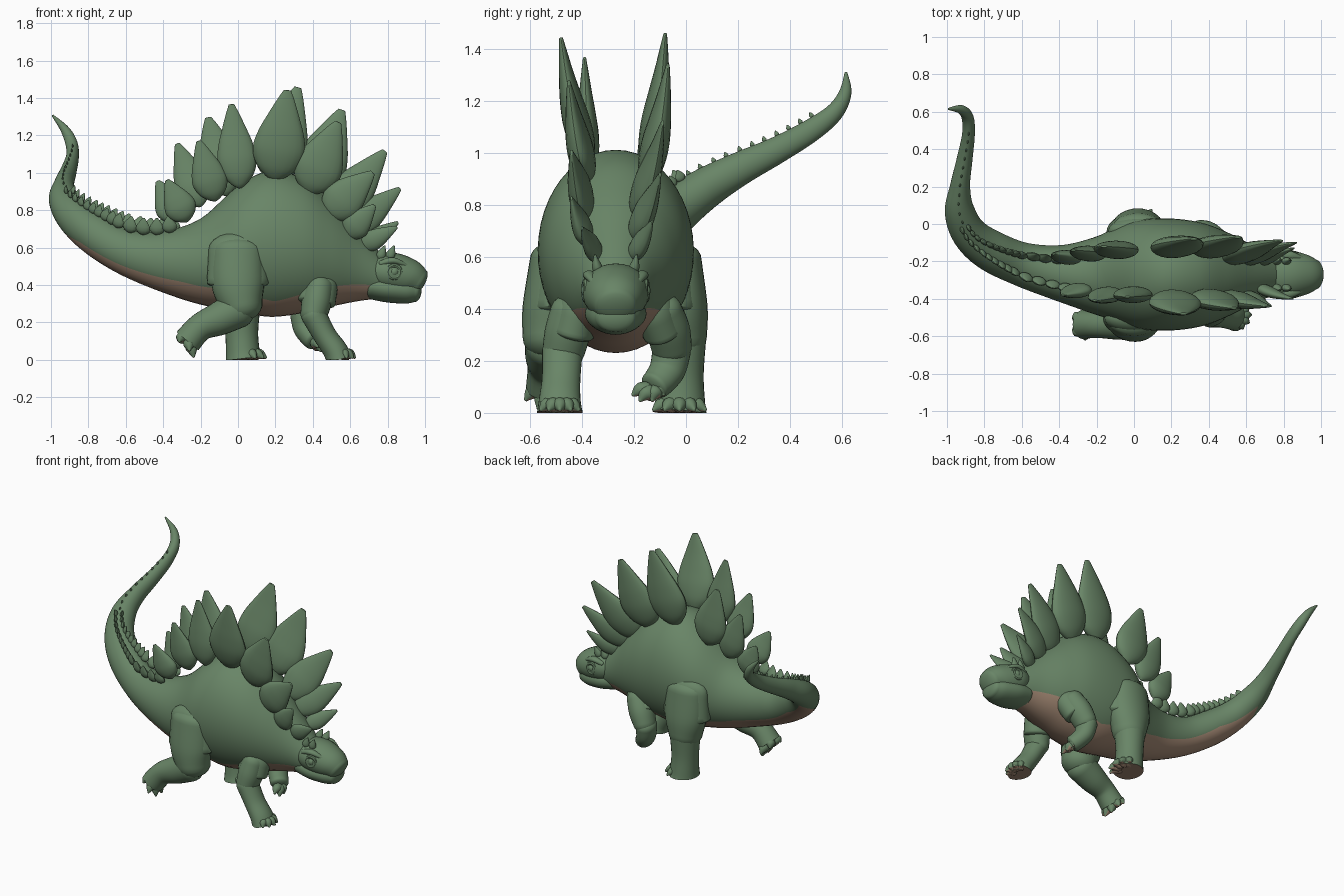
import bpy, bmesh, math
from mathutils import Vector as V

if "Cube" in bpy.data.objects:
    bpy.data.objects.remove(bpy.data.objects["Cube"])

def material(name, rgb):
    m = bpy.data.materials.new(name)
    m.diffuse_color = (*rgb, 1)
    m.use_nodes = True
    m.node_tree.nodes["Principled BSDF"].inputs["Base Color"].default_value = m.diffuse_color
    return m

GREEN = material("scale green", (0.14, 0.235, 0.135))
BROWN = material("belly brown", (0.37, 0.25, 0.175))
MID = -0.27                     # y of the body's middle plane

def resample(st, k):
    """Smooth spline through stations (x, y, z, ra, rb)."""
    out = []
    P = [st[0]] + list(st) + [st[-1]]
    for i in range(1, len(P) - 2):
        for j in range(k):
            t = j / k
            out.append([0.5 * (2 * b + (c - a) * t + (2 * a - 5 * b + 4 * c - d) * t * t
                        + (3 * b - a - 3 * c + d) * t ** 3)
                        for a, b, c, d in zip(P[i - 1], P[i], P[i + 1], P[i + 2])])
    out.append(list(st[-1]))
    return out

def tube(name, st, ref=(0, 0, 1), n=24, k=5, caps=(0.8, 0.8), belly=None, sole=False):
    """Elliptic sweep: ra lies across, rb along ref; ends are domed by caps."""
    pts = resample(st, k)
    ref = V(ref)
    rings = []
    for i, p in enumerate(pts):
        t = (V(pts[min(i + 1, len(pts) - 1)][:3]) - V(pts[max(i - 1, 0)][:3])).normalized()
        rings.append((V(p[:3]), t, max(p[3], .001), max(p[4], .001)))
    def dome(r, sign, c):
        pos, t, a, b = r
        return [(pos + t * sign * c * min(a, b) * math.sin(q), t, a * math.cos(q), b * math.cos(q))
                for q in (0.3, 0.6, 0.9, 1.2, 1.45)]
    if caps[0]:
        rings = dome(rings[0], -1, caps[0])[::-1] + rings
    if caps[1]:
        rings += dome(rings[-1], 1, caps[1])
    bm = bmesh.new()
    loops, angs, m = [], [], 10
    for pos, t, a, b in rings:
        side = t.cross(ref).normalized()
        up = side.cross(t).normalized()
        if belly:               # trunk rings stand upright, tail rings follow the path
            h = max(belly(pos), 0.04)
            up = up.lerp(V((0, 0, 1)), max(0, min(1, (pos.x + .75) / .4)))
            th = [-h + 2 * h * j / m for j in range(m)]
            th += [h + (2 * math.pi - 2 * h) * j / (n - m) for j in range(n - m)]
        else:
            h, th = 0, [2 * math.pi * j / n for j in range(n)]
        angs.append(h)
        loop = []
        for q in th:
            co = pos + side * a * math.sin(q) - up * b * math.cos(q)
            co.z = max(co.z, 0)
            loop.append(bm.verts.new(co))
        loops.append(loop)
    for i in range(len(loops) - 1):
        for j in range(n):
            f = bm.faces.new((loops[i][j], loops[i][(j + 1) % n],
                              loops[i + 1][(j + 1) % n], loops[i + 1][j]))
            if belly and j < m and angs[i] > 0.05:
                f.material_index = 1
    bm.faces.new(loops[0])
    end = bm.faces.new(loops[-1])
    if sole:
        end.material_index = 1
    bmesh.ops.recalc_face_normals(bm, faces=bm.faces)
    if "claw" in name:          # claws are brown underneath
        for f in bm.faces:
            if f.normal.z < -.6:
                f.material_index = 1
    me = bpy.data.meshes.new(name)
    bm.to_mesh(me)
    bm.free()
    me.materials.append(GREEN)
    me.materials.append(BROWN)
    ob = bpy.data.objects.new(name, me)
    bpy.context.collection.objects.link(ob)
    return ob

# Body and tail in one sweep, with a brown underside
body = [(.78, MID, .44, .10, .11), (.65, MID, .505, .15, .19), (.5, MID, .57, .225, .285),
        (.35, MID, .61, .28, .36), (.17, MID, .62, .30, .39), (0, MID, .595, .285, .335),
        (-.2, -.275, .525, .21, .23), (-.4, -.26, .525, .15, .165), (-.6, -.215, .575, .118, .125),
        (-.77, -.14, .675, .11, .11), (-.88, -.05, .77, .095, .095), (-.932, .07, .86, .08, .08),
        (-.93, .2, .935, .054, .065), (-.905, .35, 1.01, .042, .052), (-.885, .48, 1.085, .034, .044),
        (-.89, .57, 1.155, .032, .035), (-.925, .612, 1.23, .024, .024), (-.99, .615, 1.305, .006, .006)]

def belly_angle(p):
    a = 0.66 + 0.38 * min(1, abs(p.x - .2) / .5)
    return a * max(0, min(1, (.06 - p.y) / .2))

tube("body_and_tail", body, n=48, k=7, belly=belly_angle)

# Head, jaw, brows, eyes and nostrils
tube("head", [(.71, MID, .475, .105, .085), (.78, MID, .47, .13, .105), (.85, MID, .457, .126, .11),
              (.92, MID, .437, .107, .098), (.965, MID, .412, .082, .078)], n=32, caps=(.6, .42))
tube("jaw", [(.71, MID, .395, .11, .07), (.8, MID, .38, .118, .073), (.9, MID, .37, .1, .07),
             (.95, MID, .365, .078, .056)], n=32, caps=(.5, .55))
for s, tag in ((-1, "right"), (1, "left")):
    tube("brow_" + tag, [(.765, MID + s * .1, .515, .018, .016), (.83, MID + s * .102, .53, .024, .018),
                         (.9, MID + s * .083, .502, .014, .012)], n=12)
    bpy.ops.mesh.primitive_torus_add(location=(.835, MID + s * .116, .47), major_radius=.034,
                                     minor_radius=.012, major_segments=24, minor_segments=8,
                                     rotation=(math.pi / 2, 0, -s * .12))
    ring = bpy.context.object
    ring.name = "eyelid_" + tag
    bpy.ops.mesh.primitive_uv_sphere_add(location=(.835, MID + s * .108, .47), radius=.026,
                                         segments=16, ring_count=10)
    eye = bpy.context.object
    eye.name = "eye_" + tag
    bpy.ops.mesh.primitive_uv_sphere_add(location=(.967, MID + s * .04, .463), radius=.01,
                                         segments=12, ring_count=8)
    nostril = bpy.context.object
    nostril.name = "nostril_" + tag
    for o in (ring, eye, nostril):
        o.data.materials.append(GREEN)

# Teardrop plates
PROFILE = [(0, .12), (.05, .42), (.16, .8), (.33, 1), (.52, .88), (.72, .6), (.9, .32), (1, .14)]

def plate(name, base, tip, width, thick, ref=(0, 1, 0), k=3, n=20):
    b, t = V(base), V(tip)
    bow = V(ref) * (.12 * (t - b).dot(V(ref)))
    st = [(*(b.lerp(t, u) + bow * math.sin(math.pi * u)), width / 2 * w,
           thick / 2 * w ** .8 * (1.15 - .5 * u)) for u, w in PROFILE]
    return tube(name, st, ref=ref, n=n, k=k, caps=(.3, .3))

# x, z, y of base, then of tip, then width
right_row = [(-.27, .74, -.34, -.38, .96, -.38, .17), (-.12, .85, -.36, -.21, 1.17, -.41, .19),
             (.01, .92, -.37, -.035, 1.365, -.39, .21), (.195, .96, -.375, .265, 1.44, -.48, .28),
             (.37, .89, -.375, .535, 1.27, -.45, .26), (.47, .77, -.38, .72, 1.0, -.44, .22),
             (.575, .66, -.37, .73, .825, -.44, .15), (.65, .6, -.33, .85, .71, -.40, .11)]
left_row = [(-.32, .74, -.19, -.43, .955, -.16, .17), (-.2, .82, -.17, -.325, 1.155, -.14, .19),
            (-.06, .88, -.15, -.16, 1.295, -.12, .24), (.18, .95, -.15, .32, 1.455, -.08, .28),
            (.38, .88, -.155, .555, 1.335, -.07, .28), (.5, .76, -.2, .785, 1.115, -.09, .23),
            (.58, .68, -.21, .865, .915, -.10, .17), (.66, .6, -.215, .855, .735, -.13, .11)]
for tag, row in (("right", right_row), ("left", left_row)):
    for i, (x, z, y, tx, tz, ty, w) in enumerate(row):
        plate(f"back_plate_{tag}_{i + 1}", (x, y, z), (tx, ty, tz), w, .03 + w * .28, k=5)
for s in (-1, 1):
    for x in (.755, .805):
        plate("head_horn", (x, MID + s * .065, .535), (x + .03, MID + s * .08, .61), .05, .04)

# Small scutes along the tail: two converging rows, then a single one
path = resample(body[6:], 30)
travel, gap = 0, .17
for a, b in zip(path, path[1:]):
    pa, pb = V(a[:3]), V(b[:3])
    travel += (pb - pa).length
    if travel < gap or pb.y > .54:
        continue
    travel = 0
    rad = a[4]
    fade = max(0, min(1, (-.6 - pa.x) / .3))          # 0 at tail root, 1 at the bend
    gap = .08 if pa.x > -.62 else .04 if pa.y < .05 else .05
    size = .105 - .05 * fade if pa.y < .05 else .024
    spread = .38 - .2 * fade
    t = (pb - pa).normalized()
    side = t.cross(V((0, 0, 1))).normalized()
    up = side.cross(t)
    for s in ((-1, 1) if pa.y < .05 else (0,)):
        d = (up + side * s * spread).normalized()
        foot = pa + side * s * spread * a[3] + up * rad * (.9 if s else .94)
        plate("tail_scute", foot, foot + d * size * .9 + t * size * .1,
              size * .8, size * .4, ref=side, k=1, n=12)

# Legs: thigh with a rim behind it, lower leg with brown sole, claws round the foot
def claws(name, centre, fwd, side, r, down, count=4):
    c, f, s = V(centre), V(fwd).normalized(), V(side)
    for i in range(count):
        q = (i / (count - 1) - .5) * 2.1
        d = f * math.cos(q) + s * math.sin(q)
        p = c + d * r * .7
        e = c + d * r * 1.5 + V(down)
        m = p.lerp(e, .5) + V((0, 0, .008))
        tube(name, [(*p, .03, .032), (*m, .027, .028), (*e, .007, .008)], n=12, k=4)

def leg(name, upper, lower, rim, lifted=False):
    tube(name + "_upper", upper, ref=(0, 1, 0), n=28)
    s = 1 if upper[0][1] > MID else -1
    tube(name + "_rim", [(x, y - s * .018, z, a + rim, b - .003) for x, y, z, a, b in upper[:2]],
         ref=(0, 1, 0), n=28, caps=(1.2, .3))
    tube(name + "_lower", lower, ref=(0, 1, 0), n=28, caps=(.8, .4 if lifted else 0),
         sole=not lifted)

leg("right_hind_leg",
    [(0, -.52, .59, .132, .08), (0, -.52, .41, .142, .108), (.02, -.52, .29, .112, .108)],
    [(0, -.522, .27, .1, .098), (-.1, -.53, .22, .09, .088), (-.2, -.537, .175, .074, .072),
     (-.27, -.537, .1, .076, .078)], .025)
claws("right_hind_claw", (-.275, -.535, .105), (.45, 0, -.7), (0, 1, 0), .062, (-.01, 0, -.015))
claws("right_hind_claw", (-.285, -.535, .125), (-.6, 0, -.35), (0, 1, 0), .045, (0, 0, -.01), 2)

leg("left_hind_leg",
    [(.02, -.02, .59, .132, .08), (.02, -.025, .41, .142, .108), (.02, -.025, .29, .112, .105)],
    [(.02, -.02, .29, .1, .098), (.02, -.02, .15, .088, .088), (.025, -.022, .05, .09, .095),
     (.03, -.025, 0, .096, .105)], .025)
claws("left_hind_claw", (.035, -.025, .03), (1, 0, 0), (0, 1, 0), .076, (0, 0, -.018), 5)

leg("right_front_leg",
    [(.435, -.435, .39, .076, .085), (.42, -.455, .31, .08, .088), (.405, -.47, .24, .072, .082)],
    [(.405, -.475, .24, .068, .078), (.465, -.48, .13, .062, .074), (.52, -.485, .05, .066, .08),
     (.54, -.485, 0, .07, .088)], .022)
claws("right_front_claw", (.54, -.485, .028), (1, 0, 0), (0, 1, 0), .056, (0, 0, -.016), 5)

leg("left_front_leg",
    [(.43, -.1, .39, .076, .085), (.39, -.07, .32, .08, .085), (.355, -.055, .25, .07, .078)],
    [(.345, -.055, .24, .066, .074), (.355, -.07, .17, .06, .07), (.385, -.1, .125, .056, .064),
     (.405, -.12, .105, .054, .06)], .022, lifted=True)
claws("left_front_claw", (.405, -.122, .1), (.5, -.2, -.6), (0, 1, 0), .045, (0, -.015, -.005))

# Smooth shading with crisp sole and rim edges
bpy.ops.object.select_all(action='SELECT')
bpy.context.view_layer.objects.active = bpy.data.objects["head"]
bpy.ops.object.shade_smooth_by_angle(angle=math.radians(40))
